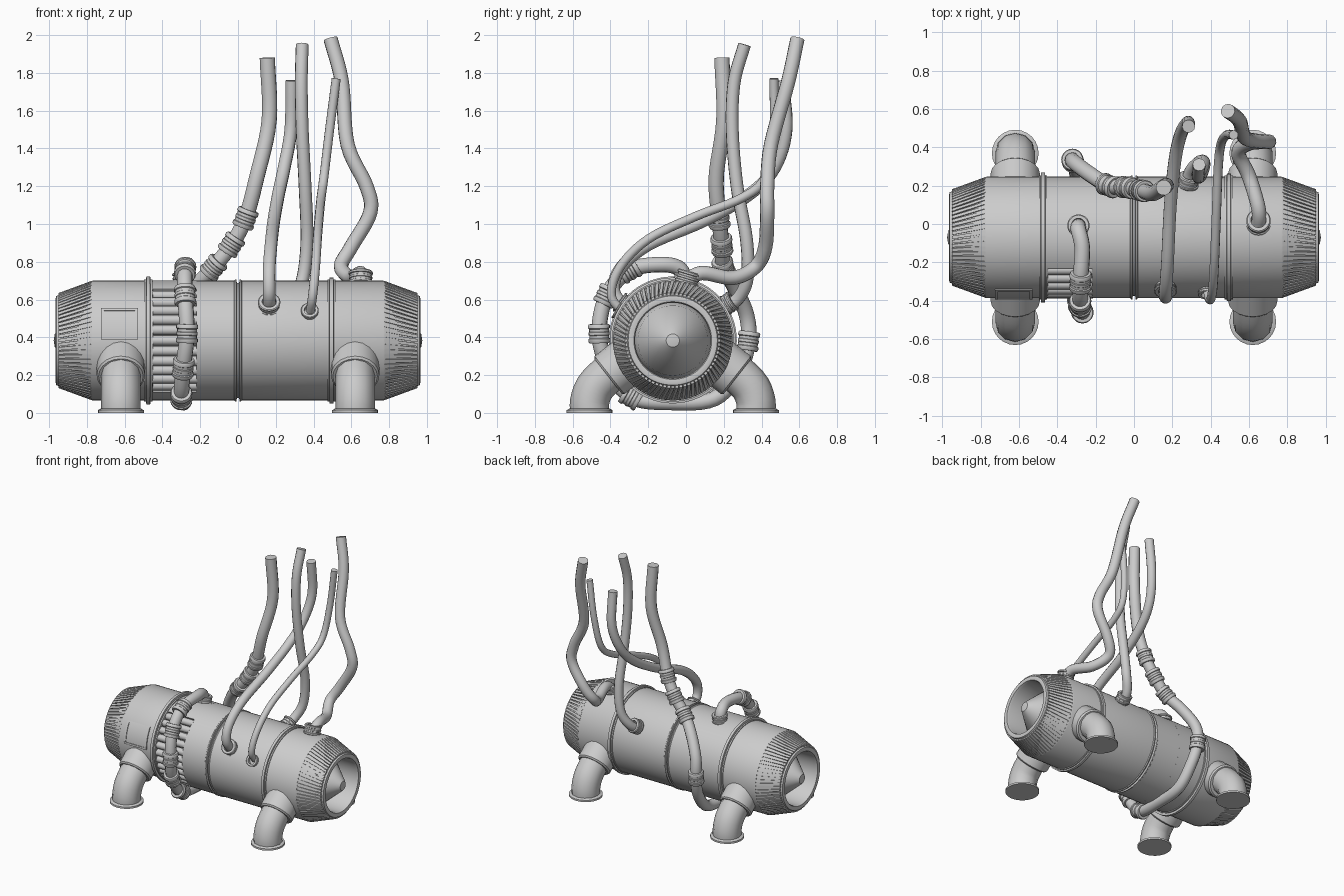
import bpy, bmesh
from math import sin, cos, pi
from mathutils import Vector, Matrix

if "Cube" in bpy.data.objects:
    bpy.data.objects.remove(bpy.data.objects["Cube"])

CY, CZ, R = -0.07, 0.383, 0.317
X = Vector((1, 0, 0))


def finish(name, bm, angle=0.6):
    bmesh.ops.remove_doubles(bm, verts=bm.verts, dist=1e-5)
    bmesh.ops.recalc_face_normals(bm, faces=bm.faces)
    me = bpy.data.meshes.new(name)
    bm.to_mesh(me)
    bm.free()
    ob = bpy.data.objects.new(name, me)
    bpy.context.collection.objects.link(ob)
    smooth(ob, angle)
    return ob


def smooth(ob, angle=0.6):
    bpy.ops.object.select_all(action='DESELECT')
    ob.select_set(True)
    bpy.context.view_layer.objects.active = ob
    bpy.ops.object.shade_smooth_by_angle(angle=angle)


def lathe(name, prof, origin=(0, CY, CZ), d=X, n=64, a0=0, a1=2 * pi):
    """Spin a closed (height, radius) profile about direction d."""
    d = Vector(d).normalized()
    up = Vector((0, 0, 1)) if abs(d.z) < 0.95 else Vector((0, 1, 0))
    u = up.cross(d).normalized()
    v = d.cross(u)
    o = Vector(origin)
    bm = bmesh.new()
    full = a1 - a0 > 2 * pi - 1e-4
    rings = []
    for i in range(n if full else n + 1):
        a = a0 + (a1 - a0) * i / n
        rad = u * cos(a) + v * sin(a)
        rings.append([bm.verts.new(o + d * h + rad * r) for h, r in prof])
    m = len(prof)
    for i in range(n):
        p, q = rings[i], rings[(i + 1) % len(rings)]
        for j in range(m):
            k = (j + 1) % m
            bm.faces.new((p[j], p[k], q[k], q[j]))
    if not full:
        bm.faces.new(rings[0])
        bm.faces.new(rings[-1])
    return finish(name, bm)


def spline(pts, t):
    """Catmull-Rom point at parameter t, measured in point numbers."""
    i = min(int(t), len(pts) - 2)
    f = t - i
    b, c = pts[i], pts[i + 1]
    a = pts[i - 1] if i else 2 * b - c
    e = pts[i + 2] if i + 2 < len(pts) else 2 * c - b
    return 0.5 * (2 * b + (c - a) * f + (2 * a - 5 * b + 4 * c - e) * f * f
                  + (3 * b - a - 3 * c + e) * f ** 3)


def collar(name, o, d, r, length):
    shape = [(-.5, .9), (-.5, 1.3), (-.42, 1.42), (-.28, 1.42), (-.24, 1.28), (-.1, 1.28), (-.07, 1.36),
             (.07, 1.36), (.1, 1.28), (.24, 1.28), (.28, 1.42), (.42, 1.42), (.5, 1.3), (.5, .9)]
    lathe(name, [(h * length, q * r) for h, q in shape], o, d, 20)


def hose(name, pts, r, collars=(), length=0.1, res=4, steps=6):
    pts = [Vector(p) for p in pts]
    n = (len(pts) - 1) * steps
    cu = bpy.data.curves.new(name, 'CURVE')
    cu.dimensions = '3D'
    cu.bevel_depth, cu.bevel_resolution, cu.use_fill_caps = r, res, True
    sp = cu.splines.new('POLY')
    sp.points.add(n)
    for i, p in enumerate(sp.points):
        p.co = (*spline(pts, i / steps), 1)
    ob = bpy.data.objects.new(name, cu)
    bpy.context.collection.objects.link(ob)
    bpy.ops.object.select_all(action='DESELECT')
    ob.select_set(True)
    bpy.context.view_layer.objects.active = ob
    bpy.ops.object.convert(target='MESH')
    smooth(bpy.context.object)
    for t in collars:
        d = spline(pts, min(t + .05, len(pts) - 1)) - spline(pts, t - .05)
        collar(name + "_collar", spline(pts, t), d, r, length)


# Main barrel: two drums, a core and a shell leaving a window at the front
W = 1.03
lathe("left_drum", [(-.78, .2), (-.78, R - .004), (-.77, R), (-.45, R), (-.45, .2)])
lathe("right_drum", [(-.22, .2), (-.22, R), (-.02, R), (-.015, R + .006), (-.008, R + .006), (-.006, R - .012),
                     (.006, R - .012), (.008, R + .006), (.015, R + .006), (.02, R), (.77, R), (.78, R - .004), (.78, .2)])
lathe("window_core", [(-.46, .2), (-.46, .27), (-.21, .27), (-.21, .2)])
lathe("window_shell", [(-.45, .25), (-.45, R), (-.22, R), (-.22, .25)], a0=pi + W, a1=3 * pi - W)
for i in range(11):
    a = pi + (i - 5) * 0.19
    lathe("window_rod", [(-.455, 0), (-.455, .026), (-.215, .026), (-.215, 0)],
          (0, CY + .292 * cos(a), CZ + .292 * sin(a)), n=12)

# Raised bands
for x, h in ((-.475, .022), (.495, .016)):
    lathe("barrel_band", [(x - .022, .3), (x - .022, R + .006), (x - .012, R + .006), (x - .01, R + h),
                          (x + .01, R + h), (x + .012, R + .006), (x + .022, R + .006), (x + .022, .3)])

# Tapered ends with lip, inner cone and slanted fins
for s, side in ((-1, "left"), (1, "right")):
    flip = lambda prof: [(s * h, r) for h, r in prof]
    lathe(side + "_nozzle", flip([(.775, R - .006), (.95, .24), (.962, .236), (.965, .225), (.962, .206),
                                  (.945, .2), (.72, .2), (.72, .25)]))
    lathe(side + "_nozzle_cone", flip([(.70, 0), (.70, .202), (.8, .185), (.955, .05), (.97, .035), (.976, 0)]))
    bm = bmesh.new()
    for i in range(72):
        a = 2 * pi * i / 72
        vs = []
        for x, r, tw, h in ((.775, R - .012, 0, .011), (.95, .238, .09, .014)):
            for rr, w in ((r, -.008), (r, .008), (r + h, .008), (r + h, -.008)):
                b = a + tw + w / r
                vs.append(bm.verts.new((s * x, CY + rr * cos(b), CZ + rr * sin(b))))
        for f in ((0, 1, 2, 3), (4, 5, 6, 7), (0, 1, 5, 4), (1, 2, 6, 5), (2, 3, 7, 6), (3, 0, 4, 7)):
            bm.faces.new([vs[k] for k in f])
    finish(side + "_fins", bm, 0.3)

# Framed hatch on the front
A0, A1 = pi - .56, pi - .02
for x0, x1, b0, b1, h in ((-.725, -.71, A0, A1, .008), (-.545, -.53, A0, A1, .008), (-.725, -.53, A0, A0 + .045, .008),
                          (-.725, -.53, A1 - .045, A1, .008), (-.72, -.54, A0, A1, .003)):
    lathe("hatch_part", [(x0, .3), (x0, R + h), (x1, R + h), (x1, .3)], n=8, a0=b0, a1=b1)

# Four elbow legs with flanges and collars
for sx in (-1, 1):
    for sy in (-1, 1):
        P = lambda y, z: Vector((sx * .62, CY + sy * y, z))
        hose("leg_elbow", [P(.44, .005), P(.44, .06), P(.415, .13), P(.36, .19), P(.29, .245), P(.2, .3)], .104, steps=3)
        lathe("foot_flange", [(0, 0), (0, .122), (.014, .122), (.022, .108), (.022, 0)], P(.44, 0), (0, 0, 1), 24)
        lathe("leg_collar", [(-.01, .09), (-.01, .118), (0, .128), (.13, .128), (.13, .09)],
              P(.335, .2), (0, -sy * .79, .62), 20)

# Long hose: drops down the back, wraps under and climbs over the front
hose("wrap_hose", [(.155, .19, 1.88), (.165, .20, 1.55), (.10, .16, 1.25), (.04, .175, 1.03), (-.035, .19, .89),
                   (-.13, .20, .77), (-.23, .26, .66), (-.31, .32, .52), (-.32, .33, .38), (-.30, .28, .22),
                   (-.29, .15, .075), (-.29, -.08, .055), (-.30, -.29, .085), (-.29, -.41, .24), (-.27, -.46, .42),
                   (-.28, -.42, .62), (-.28, -.30, .755), (-.27, -.13, .785), (-.29, -.03, .76), (-.29, -.01, .68)],
     .041, (3, 4, 5, 8, 12, 13, 14, 15, 16))
collar("wrap_hose_socket", (-.29, -.01, .71), (0, .1, 1), .041, .06)

# Upright hoses
hose("front_hose_thick", [(.285, .51, 1.76), (.28, .53, 1.5), (.245, .47, 1.3), (.215, .34, 1.16), (.19, .1, 1.02),
                          (.175, -.2, .89), (.165, -.35, .76), (.165, -.38, .64), (.165, -.31, .55)], .034)
collar("front_hose_thick_socket", (.165, -.335, .575), (0, -.8, .6), .042, .05)
hose("front_hose_thin", [(.52, .465, 1.77), (.485, .465, 1.5), (.455, .42, 1.25), (.44, .3, 1.14), (.43, .05, 1.04),
                         (.42, -.2, .92), (.41, -.35, .77), (.395, -.395, .62), (.38, -.32, .52)], .024)
collar("front_hose_thin_socket", (.38, -.355, .535), (0, -.85, .5), .033, .04)
hose("back_hose", [(.34, .31, 1.95), (.335, .255, 1.75), (.34, .245, 1.5), (.355, .27, 1.2), (.365, .32, .92),
                   (.345, .325, .72), (.3, .28, .61), (.27, .2, .55)], .034)
collar("back_hose_socket", (.285, .225, .58), (.2, .8, .5), .04, .06)
hose("end_hose", [(.49, .59, 1.98), (.55, .54, 1.75), (.58, .45, 1.42), (.68, .43, 1.2), (.7, .43, 1.06),
                  (.6, .42, .88), (.545, .37, .775), (.6, .25, .715), (.65, .08, .74), (.65, -.02, .68)], .038)
collar("end_hose_socket", (.65, .01, .715), (0, .3, 1), .045, .07)
